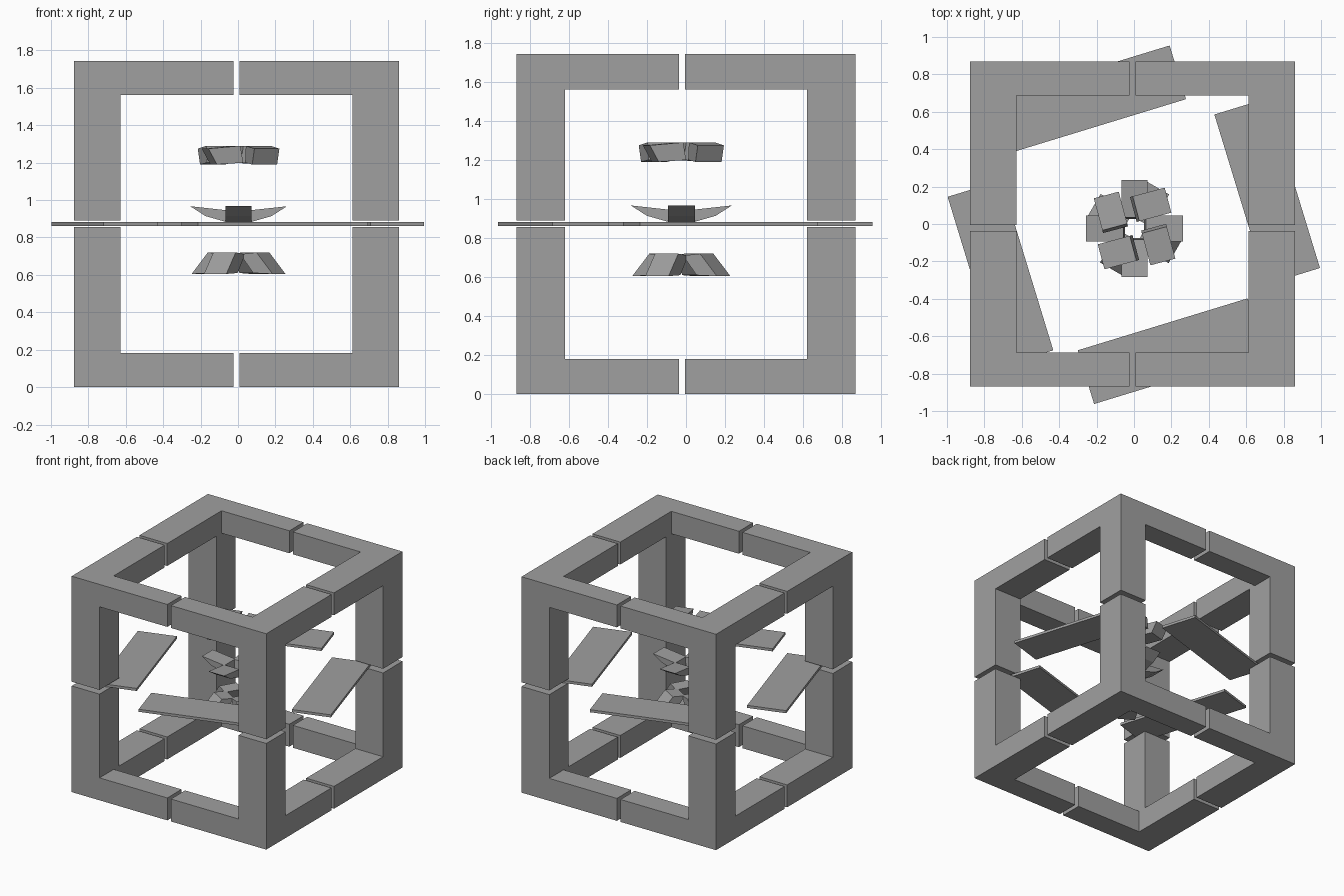
import bpy, bmesh
from math import radians
from mathutils import Matrix, Vector

if "Cube" in bpy.data.objects:
    bpy.data.objects.remove(bpy.data.objects["Cube"], do_unlink=True)

grey = bpy.data.materials.new("plain grey")
grey.use_nodes = True
grey.diffuse_color = (0.35, 0.35, 0.35, 1)
grey.node_tree.nodes["Principled BSDF"].inputs["Base Color"].default_value = grey.diffuse_color


def make_object(name, bm):
    bmesh.ops.recalc_face_normals(bm, faces=bm.faces)
    mesh = bpy.data.meshes.new(name)
    bm.to_mesh(mesh)
    bm.free()
    mesh.materials.append(grey)
    obj = bpy.data.objects.new(name, mesh)
    bpy.context.collection.objects.link(obj)
    return obj


def box(name, low, high, turn=Matrix()):
    """Box between two opposite corners, then transformed."""
    low, high = Vector(low), Vector(high)
    bm = bmesh.new()
    place = Matrix.Translation((low + high) / 2) @ Matrix.Diagonal((*(high - low), 1))
    bmesh.ops.create_cube(bm, size=1, matrix=turn @ place)
    return make_object(name, bm)


def span(name, a, b):
    """Box from any two opposite corners, in any order."""
    return box(name, [min(p) for p in zip(a, b)], [max(p) for p in zip(a, b)])


def join_solid(base, parts):
    """Fuse the parts into the base and clean up coplanar seams."""
    for part in parts:
        mod = base.modifiers.new("union", "BOOLEAN")
        mod.operation = "UNION"
        mod.solver = "EXACT"
        mod.object = part
    bpy.context.view_layer.update()
    fused = bpy.data.meshes.new_from_object(
        base.evaluated_get(bpy.context.evaluated_depsgraph_get()))
    base.modifiers.clear()
    base.data = fused
    bm = bmesh.new()
    bm.from_mesh(fused)
    bmesh.ops.dissolve_limit(bm, angle_limit=radians(1), verts=bm.verts, edges=bm.edges)
    bm.to_mesh(fused)
    bm.free()
    for part in parts:
        bpy.data.objects.remove(part, do_unlink=True)


# Eight corner brackets of the cube frame, separated by narrow gaps
POST, BEAM = 0.248, 0.181
sides_x = {"left": (0.861, 0.009, 1), "right": (-0.877, -0.023, -1)}
sides_y = {"back": (0.869, -0.005, 1), "front": (-0.869, -0.037, -1)}
sides_z = {"upper": (1.743, 0.891, 1), "lower": (0, 0.857, -1)}
for nx, (x, gap_x, sx) in sides_x.items():
    for ny, (y, gap_y, sy) in sides_y.items():
        for nz, (z, gap_z, sz) in sides_z.items():
            corner = (x, y, z)
            post_x, post_y = x - sx * POST, y - sy * POST
            beam_y, beam_z = y - sy * BEAM, z - sz * BEAM
            bracket = span(f"{nz}_{ny}_{nx}_corner", corner, (post_x, post_y, gap_z))
            cross_beam = span("cross_beam", corner, (gap_x, beam_y, beam_z))
            side_beam = span("side_beam", corner, (post_x, gap_y, beam_z))
            join_solid(bracket, [cross_beam, side_beam])

# Four flat plates set in a pinwheel around the middle
plates = {"back": (-0.22, 0.672, 17), "front": (0.197, -0.68, 17),
          "left": (0.712, 0.175, 107), "right": (-0.714, -0.265, 107)}
for name, (x, y, angle) in plates.items():
    turn = Matrix.Translation((x, y, 0)) @ Matrix.Rotation(radians(angle), 4, "Z")
    box(f"{name}_plate", (-0.475, -0.15, 0.861), (0.475, 0.15, 0.882), turn)


def petal_ring(name, profile, start, offset=0, half_width=0.069):
    """Four skewed blocks around the axis; profile is (radius, height)."""
    for i in range(4):
        bm = bmesh.new()
        face = bm.faces.new([bm.verts.new((r, offset - half_width, h)) for r, h in profile])
        out = bmesh.ops.extrude_face_region(bm, geom=[face])
        verts = [v for v in out["geom"] if isinstance(v, bmesh.types.BMVert)]
        bmesh.ops.translate(bm, verts=verts, vec=(0, 2 * half_width, 0))
        turn = Matrix.Rotation(radians(start + 90 * i), 4, "Z")
        bm.transform(Matrix.Translation((0.003, -0.024, 0)) @ turn)
        make_object(f"{name}_{i + 1}", bm)


# Three stacked rings of small petals
petal_ring("upper_petal", [(0.212, 1.275), (0.165, 1.19), (0.02, 1.2), (0.035, 1.29)], 15, 0.1)
petal_ring("middle_petal", [(0.259, 0.967), (0.176, 0.914), (0.05, 0.878), (0.06, 0.945)], 0)
petal_ring("lower_petal", [(0.25, 0.605), (0.15, 0.72), (0.05, 0.71), (0.13, 0.61)], 60)
